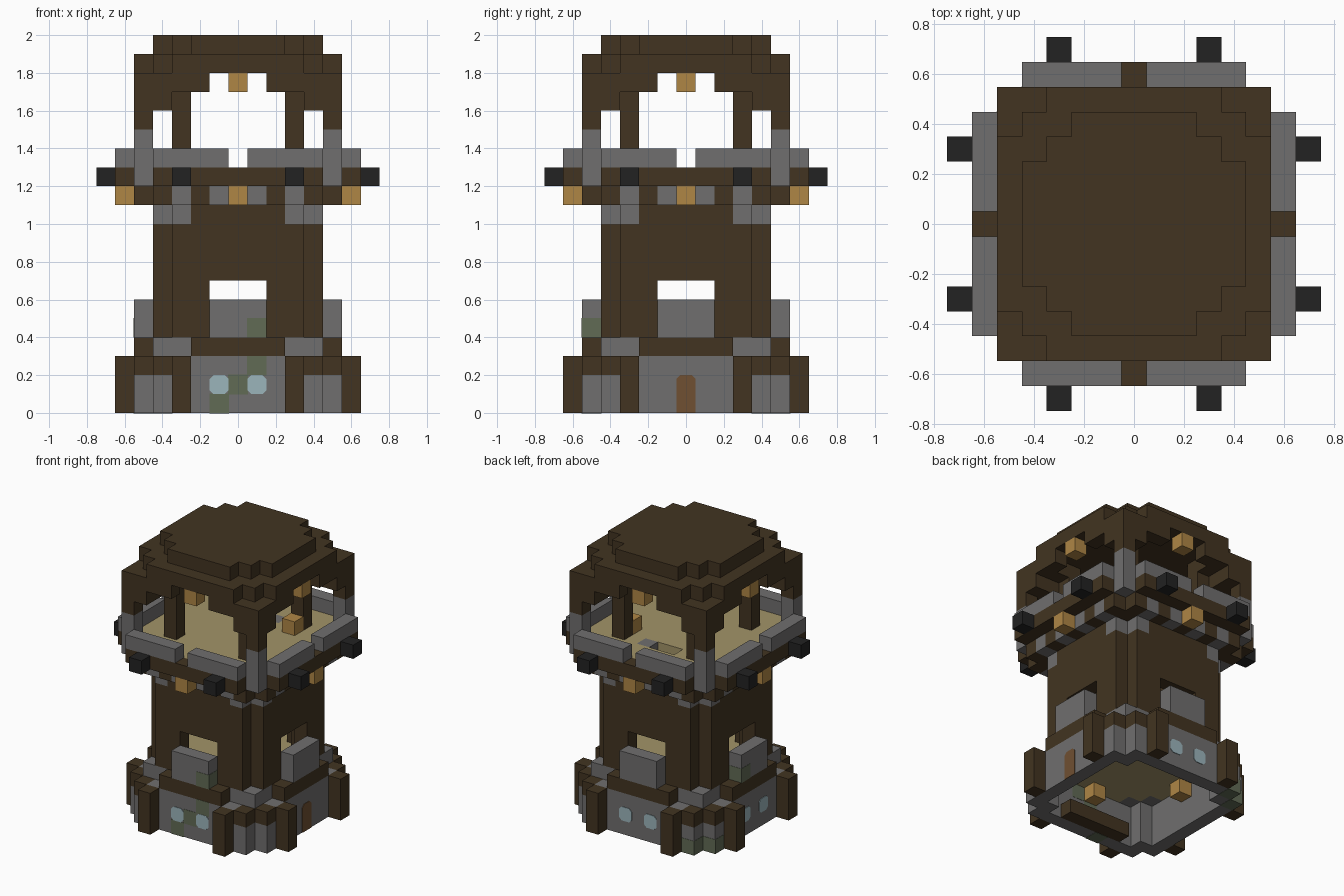
import bpy, bmesh
from mathutils import Matrix, Vector

cube = bpy.data.objects.get("Cube")
if cube:
    bpy.data.objects.remove(cube, do_unlink=True)

U = 0.1  # one block


def material(name, rgb):
    m = bpy.data.materials.new(name)
    m.use_nodes = True
    col = (*rgb, 1)
    m.diffuse_color = col
    node = next(n for n in m.node_tree.nodes if n.type == 'BSDF_PRINCIPLED')
    node.inputs["Base Color"].default_value = col
    return m


wood = material("dark wood", (.054, .034, .015))
stone = material("grey stone", (.16, .157, .157))
moss = material("mossy stone", (.12, .145, .09))
plank = material("pale planks", (.36, .295, .14))
lamp = material("amber lantern", (.43, .24, .06))
coal = material("black iron", (.016, .016, .016))
glass = material("pale blue glass", (.33, .46, .50))
doorwood = material("door wood", (.16, .08, .032))


def finish(name, bm, mat):
    me = bpy.data.meshes.new(name)
    bmesh.ops.recalc_face_normals(bm, faces=bm.faces)
    bm.to_mesh(me)
    bm.free()
    me.materials.append(mat)
    ob = bpy.data.objects.new(name, me)
    bpy.context.collection.objects.link(ob)
    return ob


def part(name, mat, boxes, spin=True, mirror=False, grow=0.0):
    """Boxes are block ranges ((x0, x1), (y0, y1), (z0, z1)), ends included.
    spin repeats them on all four sides, mirror also flips them in x."""
    done = set()
    for (xs, ys, zs) in boxes:
        flips = [xs] + ([(-xs[1], -xs[0])] if mirror else [])
        for x in flips:
            y = ys
            for _ in range(4 if spin else 1):
                done.add((x, y, zs))
                x, y = (-y[1], -y[0]), x
    bm = bmesh.new()
    for x, y, z in sorted(done):
        size = [(r[1] - r[0] + 1) * U + 2 * grow for r in (x, y, z)]
        mid = Vector((x[0] + x[1], y[0] + y[1], z[0] + z[1] + 1)) * U / 2
        mat4 = Matrix.Translation(mid) @ Matrix.Diagonal((*size, 1))
        bmesh.ops.create_cube(bm, size=1, matrix=mat4)
    return finish(name, bm, mat)


def plate(name, mat, u, z0, z1, turn, round_bottom=True):
    """Thin pane with clipped corners on the base wall, turned to a side."""
    c, h, t = .02, U / 2, .004
    pts = [(h, z1 - c), (h - c, z1), (c - h, z1), (-h, z1 - c)]
    if round_bottom:
        pts += [(-h, z0 + c), (c - h, z0), (h - c, z0), (h, z0 + c)]
    else:
        pts += [(-h, z0), (h, z0)]
    bm = bmesh.new()
    f = bm.faces.new([bm.verts.new((u + x, -.55 - t, z)) for x, z in pts])
    ext = bmesh.ops.extrude_face_region(bm, geom=[f])["geom"]
    verts = [v for v in ext if isinstance(v, bmesh.types.BMVert)]
    bmesh.ops.translate(bm, verts=verts, vec=(0, t, 0))
    bm.transform(Matrix.Rotation(turn * 1.5707963, 4, 'Z'))
    finish(name, bm, mat)


def cell(x, y, z):
    return ((x, x), (y, y), (z, z))


# Ground storey: walls, stepped corners and posts
part("base_wall", stone, [((-3, 3), (-5, -5), (0, 2)), ((4, 4), (-4, -4), (0, 3)),
                          ((4, 4), (-5, -5), (0, 1))], mirror=True)
part("base_corner_cap", wood, [cell(4, -5, 2)], mirror=True)
part("base_post", wood, [((3, 3), (-6, -6), (0, 2))], mirror=True)
part("ground_lantern", lamp, [cell(0, -4, 2)])
part("ground_bench", wood, [((-2, 2), (-4, -4), (0, 0))], spin=False)

# Ledge and barriers below the tower openings
part("ledge", wood, [((-2, 2), (-5, -5), (3, 3))])
part("ledge_corner", stone, [cell(3, -4, 3)], mirror=True)
part("barrier", stone, [((-1, 1), (-5, -5), (4, 5))])
part("lower_floor", plank, [((-3, 3), (-3, 3), (3, 3)), ((-2, 2), (-4, -4), (3, 3))])

# Tower shaft with an opening on each side
part("shaft", wood, [((2, 3), (-4, -4), (4, 6)), ((-3, 3), (-4, -4), (7, 9)),
                     ((-2, 2), (-4, -4), (10, 10)), ((-3, 3), (-4, -4), (11, 11)),
                     ((3, 3), (-3, -3), (4, 11))], mirror=True)
part("shaft_bracket", stone, [cell(3, -4, 10)], mirror=True)

# Overhang under the lookout
part("overhang_bracket", stone, [cell(1, -5, 11), cell(3, -5, 11)], mirror=True)
part("overhang_beam", wood, [cell(0, -5, 11), cell(2, -5, 11), cell(4, -5, 11),
                             cell(4, -4, 11)], mirror=True)
part("overhang_lantern", lamp, [cell(0, -6, 11)])
part("deck_rim", wood, [((-4, 4), (-6, -6), (12, 12))])
part("iron_block", coal, [cell(3, -7, 12)], mirror=True)

# Lookout deck with a hatch
part("deck", plank, [((-4, 4), (-5, 2), (12, 12)), ((-4, 4), (4, 5), (12, 12)),
                     ((-4, -2), (3, 3), (12, 12)), ((2, 4), (3, 3), (12, 12)),
                     ((-5, -5), (-4, 4), (12, 12)), ((5, 5), (-4, 4), (12, 12))], spin=False)
part("hatch_step", stone, [cell(1, 3, 12)], spin=False)
part("deck_lantern", lamp, [cell(3, 2, 13)], spin=False)
part("parapet", stone, [((1, 4), (-6, -6), (13, 13))], mirror=True)
part("corner_pillar", stone, [((5, 5), (-5, -5), (12, 14))])

# Roof: posts, arches and stepped layers
part("roof_corner_post", wood, [((5, 5), (-5, -5), (15, 17))])
part("inner_post", wood, [((3, 3), (-3, -3), (13, 17))])
part("roof_arch", wood, [((4, 4), (-5, -5), (16, 16)), ((2, 4), (-5, -5), (17, 17)),
                         ((4, 4), (-4, -4), (16, 17)), ((3, 3), (-4, -4), (17, 17))],
     mirror=True)
part("roof_lantern", lamp, [cell(0, -5, 17)])
part("roof_lower_layer", wood, [((-3, 3), (-5, -5), (18, 18)),
                                ((-4, 4), (-4, 4), (18, 18))])
part("roof_top_layer", wood, [((-2, 2), (-4, -4), (19, 19)),
                              ((-3, 3), (-3, 3), (19, 19))])

# Windows on three sides, door on the left side
for side, turn in (("front", 0), ("back", 2), ("right", 3)):
    for u in (-U, U):
        plate(side + "_window", glass, u, U, 2 * U, turn)
plate("door", doorwood, 0, 0, 2 * U, 1, round_bottom=False)

# Mossy patches
part("moss_patch", moss, [cell(1, -5, 4), cell(1, -5, 2), cell(0, -5, 1), cell(-1, -5, 0),
                          cell(-5, 4, 0), cell(-4, 5, 0), cell(-5, 1, 4)],
     spin=False, grow=.002)
